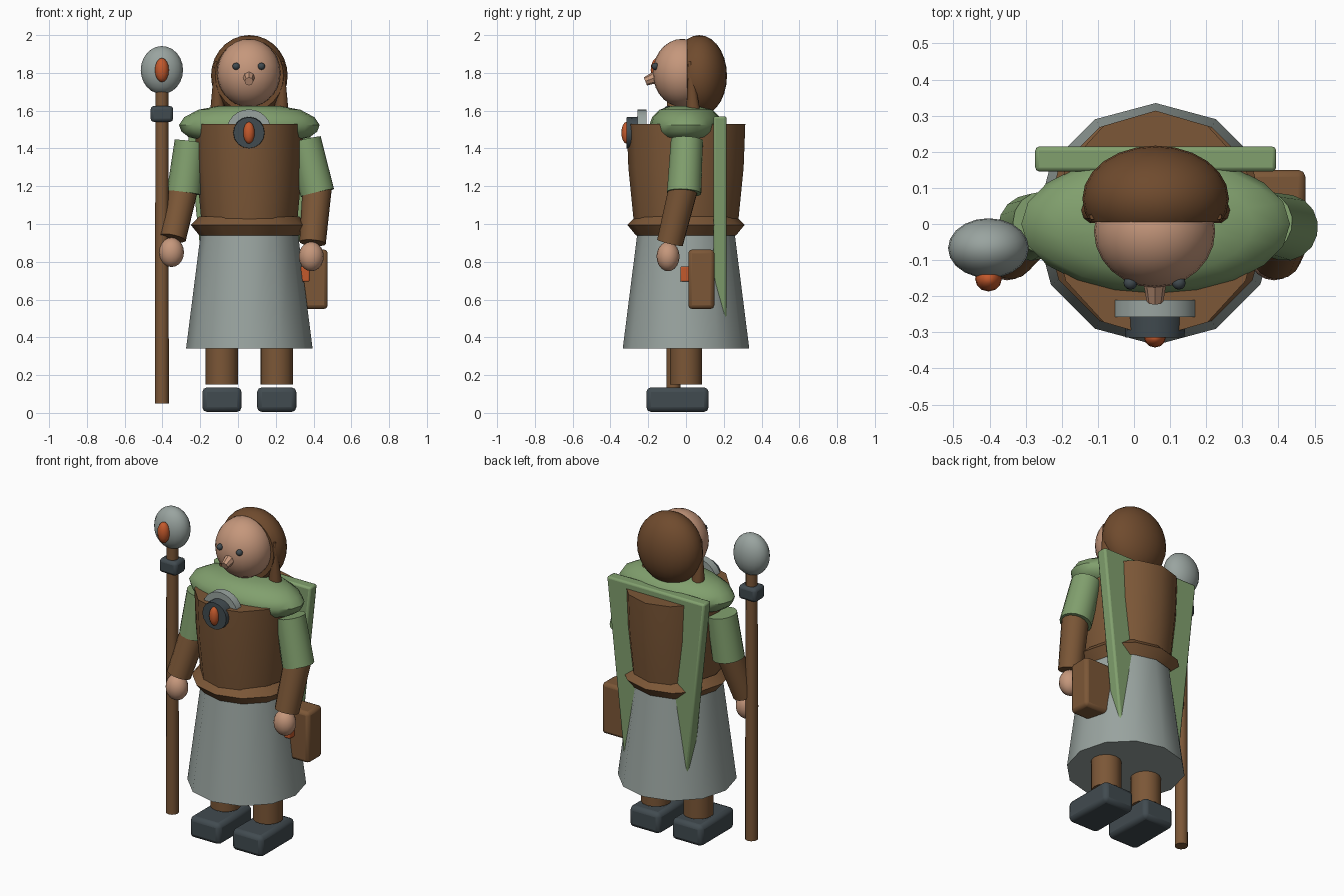
import bpy, bmesh
from math import sin, cos, pi, radians
from mathutils import Vector, Matrix

if "Cube" in bpy.data.objects:
    bpy.data.objects.remove(bpy.data.objects["Cube"])

CX = 0.06  # body axis


def mat(name, rgb):
    m = bpy.data.materials.new(name)
    m.diffuse_color = (*rgb, 1)
    m.use_nodes = True
    m.node_tree.nodes["Principled BSDF"].inputs["Base Color"].default_value = m.diffuse_color
    return m


BROWN = mat("leather", (0.20, 0.095, 0.038))
GREEN = mat("green_cloth", (0.22, 0.35, 0.155))
SKIN = mat("skin", (0.56, 0.31, 0.20))
DARK = mat("dark_metal", (0.053, 0.07, 0.08))
ORANGE = mat("orange_gem", (0.55, 0.10, 0.025))
GREY = mat("grey_cloth", (0.32, 0.37, 0.35))
HAIR = mat("hair_brown", (0.16, 0.07, 0.027))


def finish(name, bm, m, bevel=0, angle=40):
    bmesh.ops.recalc_face_normals(bm, faces=bm.faces)
    me = bpy.data.meshes.new(name)
    bm.to_mesh(me)
    bm.free()
    me.materials.append(m)
    ob = bpy.data.objects.new(name, me)
    bpy.context.collection.objects.link(ob)
    bpy.ops.object.select_all(action='DESELECT')
    ob.select_set(True)
    bpy.context.view_layer.objects.active = ob
    bpy.ops.object.shade_smooth_by_angle(angle=radians(angle))
    if bevel:
        b = ob.modifiers.new("bevel", 'BEVEL')
        b.width, b.segments = bevel, 2
    return ob


def ball(name, c, r, m, u=24, v=14, cut_y=None):
    bm = bmesh.new()
    bmesh.ops.create_uvsphere(bm, u_segments=u, v_segments=v, radius=1)
    bmesh.ops.transform(bm, matrix=Matrix.Translation(c) @ Matrix.Diagonal((*r, 1)), verts=bm.verts)
    if cut_y is not None:
        res = bmesh.ops.bisect_plane(bm, geom=bm.verts[:] + bm.edges[:] + bm.faces[:],
                                     plane_co=(0, cut_y, 0), plane_no=(0, -1, 0), clear_outer=True)
        bmesh.ops.holes_fill(bm, edges=[e for e in bm.edges if e.is_boundary])
    return finish(name, bm, m)


def box(name, x, y, z, m, bevel=0.02):
    bm = bmesh.new()
    bmesh.ops.create_cube(bm, size=1)
    for v in bm.verts:
        v.co = [(a + b) / 2 + (b - a) * t for (a, b), t in zip((x, y, z), v.co)]
    return finish(name, bm, m, bevel)


def limb(name, p0, p1, r0, r1, m, n=16):
    # tapered tube from p0 to p1
    p0, p1 = Vector(p0), Vector(p1)
    d = p1 - p0
    bm = bmesh.new()
    bmesh.ops.create_cone(bm, cap_ends=True, segments=n, radius1=r0, radius2=r1, depth=d.length)
    q = d.to_track_quat('Z', 'Y').to_matrix().to_4x4()
    bmesh.ops.transform(bm, matrix=Matrix.Translation((p0 + p1) / 2) @ q, verts=bm.verts)
    return finish(name, bm, m)


def lathe(name, profile, m, n=12, sx=1, sy=1, cy=0, closed=False):
    # rings of (radius, z) around the body axis, optionally elliptical
    bm = bmesh.new()
    rings = [[bm.verts.new((CX + r * sx * cos(2 * pi * i / n), cy + r * sy * sin(2 * pi * i / n), z))
              for i in range(n)] for r, z in profile]
    pairs = list(zip(rings, rings[1:])) + ([(rings[-1], rings[0])] if closed else [])
    for a, b in pairs:
        for i in range(n):
            j = (i + 1) % n
            bm.faces.new((a[i], a[j], b[j], b[i]))
    if not closed:
        bm.faces.new(rings[0])
        bm.faces.new(rings[-1])
    return finish(name, bm, m)


def plate(name, pts, y0, y1, m, bevel=0):
    # outline in x, z extruded along y
    bm = bmesh.new()
    f = bm.faces.new([bm.verts.new((x, y0, z)) for x, z in pts])
    new = bmesh.ops.extrude_face_region(bm, geom=[f])["geom"]
    bmesh.ops.translate(bm, vec=(0, y1 - y0, 0), verts=[v for v in new if isinstance(v, bmesh.types.BMVert)])
    return finish(name, bm, m, bevel)


# body: skirt, torso, belt, shoulder mantle
lathe("skirt", [(0.335, 0.34), (0.255, 0.97)], GREY)
lathe("torso", [(0.25, 0.97), (0.258, 1.06), (0.28, 1.3), (0.288, 1.53)], BROWN, sy=1.09)
lathe("belt", [(0.22, 0.99), (0.265, 0.94), (0.31, 0.995), (0.265, 1.04)], BROWN, closed=True)
lathe("mantle", [(0.24, 1.44), (0.32, 1.46), (0.36, 1.49), (0.372, 1.525), (0.345, 1.565), (0.27, 1.605), (0.16, 1.625)],
      GREEN, n=20, sy=0.52)

# back cape, running down into the skirt
plate("cape", [(-0.275, 1.57), (0.395, 1.57), (0.27, 0.4), (-0.15, 0.4)], 0.145, 0.215, GREEN, 0.012)

# legs and shoes
for side, x in (("left", 0.205), ("right", -0.085)):
    limb(side + "_leg", (x, 0, 0.15), (x, 0, 0.5), 0.086, 0.086, BROWN)
    box(side + "_shoe", (x - 0.104, x + 0.104), (-0.21, 0.12), (0.005, 0.135), DARK, 0.025)

# arms: shoulder, elbow, wrist, hand centre
for side, sh, el, wr, hand in (
        ("left", (0.355, 0.005, 1.445), (0.42, -0.01, 1.165), (0.395, -0.085, 0.90), (0.388, -0.095, 0.828)),
        ("right", (-0.25, 0.005, 1.435), (-0.285, -0.01, 1.165), (-0.345, -0.085, 0.925), (-0.352, -0.095, 0.85))):
    limb(side + "_sleeve", sh, el, 0.086, 0.092, GREEN)
    limb(side + "_forearm", Vector(el) + Vector((0, 0, 0.04)), wr, 0.078, 0.07, BROWN)
    ball(side + "_hand", hand, (0.066, 0.061, 0.078), SKIN, 16, 10)

# head and face
ball("head", (CX - 0.003, -0.02, 1.80), (0.168, 0.156, 0.18), SKIN)
for side, s in (("left", 1), ("right", -1)):
    ball(side + "_eye", (0.057 + s * 0.067, -0.163, 1.835), (0.019,) * 3, DARK, 12, 8)
    limb(side + "_hair_lock", (CX + s * 0.168, 0.04, 1.57), (CX + s * 0.175, 0.02, 1.86), 0.042, 0.008, HAIR, 10)
limb("nose", (0.058, -0.14, 1.785), (0.058, -0.215, 1.755), 0.036, 0.023, SKIN, 8)
ball("hair", (CX, 0.07, 1.785), (0.203, 0.147, 0.215), HAIR, cut_y=0.005)

# brooch: disc, gem and arched clasp
limb("brooch_disc", (0.058, -0.255, 1.483), (0.058, -0.315, 1.483), 0.085, 0.082, DARK, 16)
ball("brooch_gem", (0.058, -0.315, 1.483), (0.03, 0.027, 0.058), ORANGE, 12, 8)
arc = [pi * i / 12 for i in range(13)]
plate("clasp_arch", [(0.058 + 0.12 * cos(a), 1.487 + 0.12 * sin(a)) for a in arc]
      + [(0.058 + 0.075 * cos(a), 1.487 + 0.075 * sin(a)) for a in reversed(arc)], -0.258, -0.21, GREY)

# belt bag with clasp
box("bag", (0.24, 0.475), (0.012, 0.15), (0.55, 0.865), BROWN, 0.02)
box("bag_clasp", (0.33, 0.378), (-0.03, 0.02), (0.695, 0.775), ORANGE, 0.006)

# staff with collar, orb and gem
SX, SY = -0.403, -0.067
limb("staff", (SX, SY, 0.05), (SX, SY, 1.72), 0.037, 0.034, BROWN, 12)
box("staff_collar", (SX - 0.06, SX + 0.06), (SY - 0.05, SY + 0.05), (1.54, 1.625), DARK, 0.018)
ball("staff_orb", (SX, SY, 1.815), (0.112, 0.083, 0.127), GREY, 20, 12)
ball("staff_gem", (SX, SY - 0.085, 1.815), (0.037, 0.035, 0.064), ORANGE, 12, 8)
